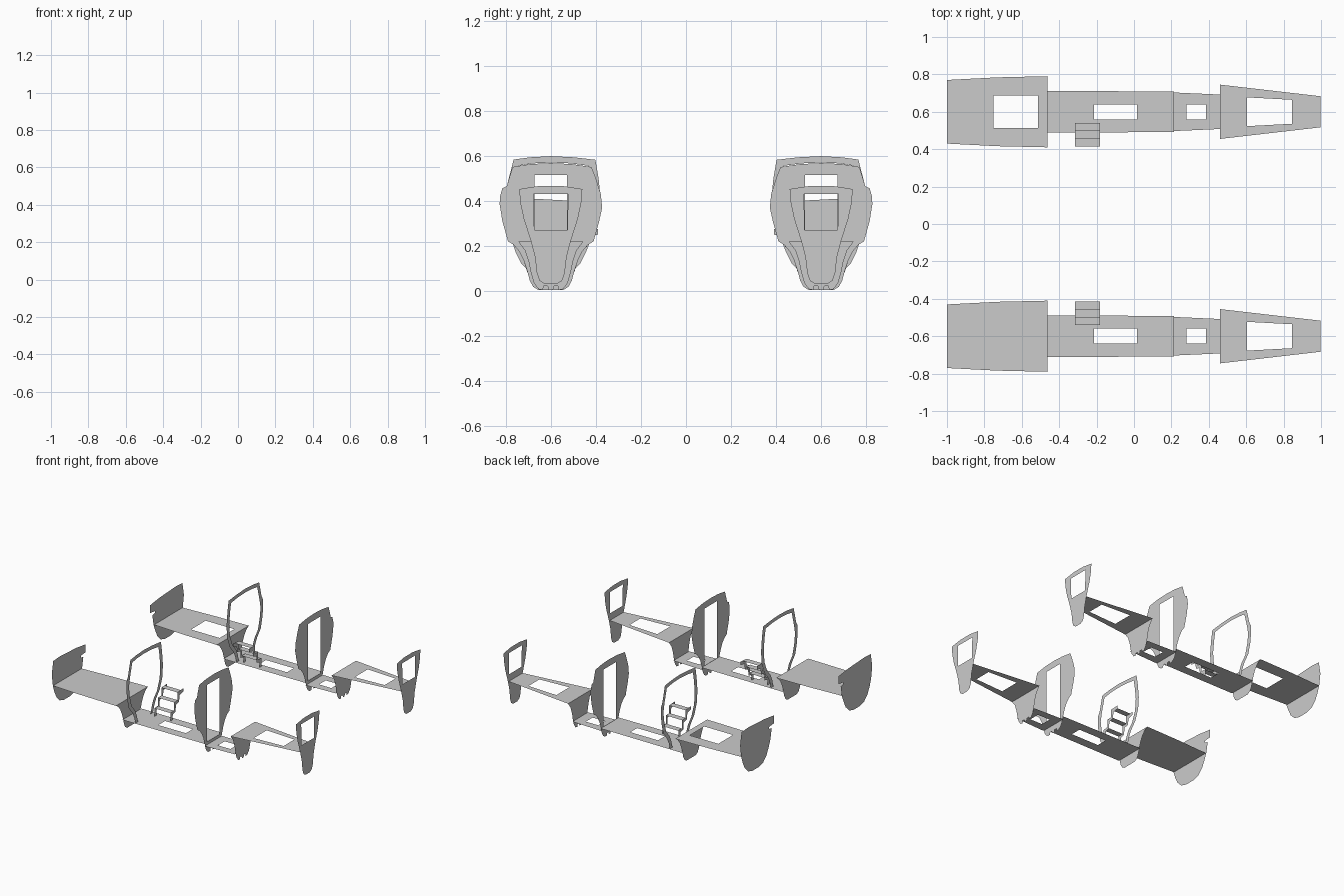
import bpy, bmesh
from mathutils import Vector

HULL_Y = 0.6  # hull centreline; profile offsets are positive outboard


def sheet(name, loops, place):
    """Thin flat panel: first loop is the outline, the others are openings."""
    bm = bmesh.new()
    edges = []
    for loop in loops:
        vs = [bm.verts.new(place(a, b)) for a, b in loop]
        edges += [bm.edges.new((vs[i - 1], vs[i])) for i in range(len(vs))]
    bmesh.ops.triangle_fill(bm, edges=edges, use_beauty=True, use_dissolve=False)
    bmesh.ops.recalc_face_normals(bm, faces=bm.faces[:])
    me = bpy.data.meshes.new(name)
    bm.to_mesh(me)
    bm.free()
    ob = bpy.data.objects.new(name, me)
    bpy.context.collection.objects.link(ob)
    return ob


def rect(a0, a1, b0, b1):
    return [(a0, b0), (a1, b0), (a1, b1), (a0, b1)]


def taper(x0, x1, w0, w1):
    return [(x0, -w0), (x1, -w1), (x1, w1), (x0, w0)]


def sym(half):
    """Closed symmetric outline from its outboard half, top to bottom."""
    return half + [(-d, z) for d, z in reversed(half)]


# Underwater section of the hull, outboard side, top to keel
bilge = [(.19, .22), (.165, .205), (.14, .175), (.12, .135), (.105, .09),
         (.093, .045), (.078, .018), (.055, .004)]
# Keel with two small drain notches
drains = [(.035, .004), (.032, .022), (.014, .022), (.010, .004)]
keel = sym(bilge + drains)

# Full-height main bulkhead with rub-rail step
bulkhead = [(-.18, .55), (-.09, .563), (0, .567), (.09, .563), (.17, .55),
            (.185, .50), (.195, .465), (.215, .455), (.225, .42), (.227, .385),
            (.215, .31)] + keel + [(-.215, .31), (-.228, .37), (-.222, .43), (-.20, .50)]

# Arch frame: outer edge outboard to inboard, then back along the inner edge
arch = [(.105, .085), (.12, .135), (.14, .175), (.165, .205), (.185, .23),
        (.205, .31), (.213, .385), (.21, .44), (.195, .465), (.165, .583),
        (.09, .593), (0, .598), (-.10, .593), (-.198, .582), (-.212, .50),
        (-.222, .40), (-.215, .31), (-.185, .23), (-.165, .205), (-.14, .175),
        (-.12, .135), (-.105, .085), (-.075, .085), (-.09, .14), (-.11, .185),
        (-.15, .23), (-.182, .31), (-.19, .40), (-.18, .49), (-.168, .555),
        (-.09, .566), (0, .570), (.08, .566), (.142, .556), (.17, .45),
        (.182, .385), (.172, .31), (.15, .23), (.11, .185), (.09, .14), (.075, .085)]

transom = [(.168, .405), (.09, .41), (0, .405), (-.10, .40), (-.215, .385),
           (-.215, .325), (-.16, .32), (-.16, .305), (-.19, .30), (-.175, .22),
           (-.155, .17), (-.13, .12), (-.09, .08), (-.04, .065), (.04, .065),
           (.09, .08), (.13, .12), (.155, .17), (.172, .22), (.185, .31)]

bow = sym([(.05, .466), (.14, .452), (.135, .39), (.12, .32), (.088, .22),
           (.07, .15), (.062, .08), (.05, .045), (.025, .03)])

fore_step = sym([(.145, .22), (.115, .18), (.098, .13), (.088, .08),
                 (.075, .035), (.055, .008)] + drains)

# Stair side plate, stepping up towards the inboard side
stringer = [(-.06, .085), (-.06, .147), (-.10, .15), (-.10, .208), (-.14, .212),
            (-.14, .27), (-.21, .275), (-.21, .25), (-.165, .24), (-.16, .195),
            (-.122, .185), (-.118, .135), (-.085, .125), (-.082, .085)]

for side, tag in ((-1, "right"), (1, "left")):
    def cross(x):  # panels across the hull
        return lambda d, z: Vector((x, side * (HULL_Y + d), z))

    def level(z):  # horizontal panels
        return lambda x, d: Vector((x, side * (HULL_Y + d), z))

    # Floors
    hatch = [rect(-.75, -.512, -.087, .087)] if side > 0 else []
    sheet(f"aft_floor_{tag}", [[(-1, -.17), (-.73, -.184), (-.463, -.19), (-.463, .19),
                                (-.73, .184), (-1, .17)]] + hatch, level(.22))
    sheet(f"cabin_floor_{tag}", [taper(-.463, .215, .112, .108),
                                 rect(-.215, .015, -.04, .04)], level(.085))
    sheet(f"passage_floor_{tag}", [taper(.215, .46, .103, .092),
                                   rect(.282, .385, -.04, .04)], level(.065))
    sheet(f"fore_floor_{tag}", [taper(.46, .997, .145, .083),
                                taper(.605, .845, .077, .064)], level(.22))

    # Bulkheads and frames
    sheet(f"transom_{tag}", [transom], cross(-1))
    sheet(f"aft_step_bulkhead_{tag}", [sym(bilge)], cross(-.463))
    sheet(f"arch_frame_{tag}", [arch], cross(-.36))
    sheet(f"main_bulkhead_{tag}", [bulkhead, rect(-.073, .073, .087, .515)], cross(.215))
    sheet(f"fore_step_bulkhead_{tag}", [fore_step], cross(.46))
    sheet(f"bow_bulkhead_{tag}", [bow, [(-.073, .27), (.073, .27), (.077, .43), (-.077, .43)]],
          cross(1))

    # Stairs
    for i, x in enumerate((-.316, -.182)):
        sheet(f"stair_side_{tag}_{i + 1}", [stringer], cross(x))
    for i, z in enumerate((.145, .21, .27)):
        d = -.06 - .04 * i
        sheet(f"stair_tread_{tag}_{i + 1}", [rect(-.316, -.182, d - .045, d)], level(z))
